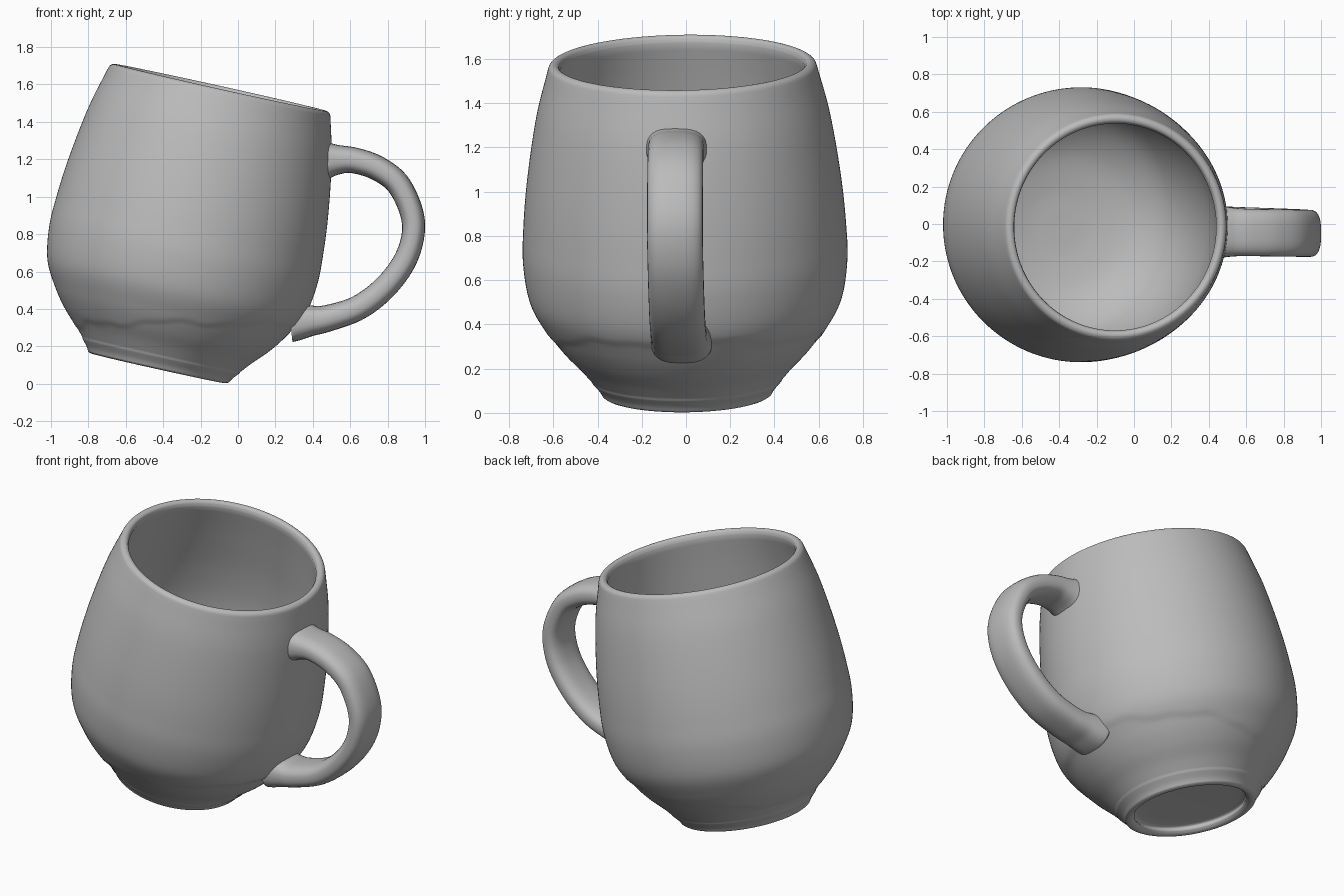
import bpy
import bmesh
import math
from mathutils import Matrix, Vector

cube = bpy.data.objects.get("Cube")
if cube:
    bpy.data.objects.remove(cube)

# One plain clay colour for the whole mug
CLAY = (0.5, 0.5, 0.5, 1)
clay = bpy.data.materials.new("grey_clay")
clay.use_nodes = True
clay.diffuse_color = CLAY
clay.node_tree.nodes["Principled BSDF"].inputs["Base Color"].default_value = CLAY


def spline(points, steps):
    """Smooth curve through the given points (Catmull-Rom)."""
    pts = [Vector(p) for p in points]
    pts = [2 * pts[0] - pts[1]] + pts + [2 * pts[-1] - pts[-2]]
    out = []
    for a, b, c, d in zip(pts, pts[1:], pts[2:], pts[3:]):
        for i in range(steps):
            t = i / steps
            out.append(0.5 * (2 * b + (c - a) * t + (2 * a - 5 * b + 4 * c - d) * t * t
                              + (3 * b - a - 3 * c + d) * t ** 3))
    return out + [pts[-2]]


def bridge(bm, first, second):
    count = len(first)
    for i in range(count):
        j = (i + 1) % count
        bm.faces.new((first[i], first[j], second[j], second[i]))


def finish(name, bm):
    bmesh.ops.recalc_face_normals(bm, faces=bm.faces)
    mesh = bpy.data.meshes.new(name)
    bm.to_mesh(mesh)
    bm.free()
    mesh.materials.append(clay)
    mesh.shade_smooth()
    obj = bpy.data.objects.new(name, mesh)
    bpy.context.collection.objects.link(obj)
    return obj


# The mug leans towards its handle
lean = (Matrix.Translation((-0.425, 0.005, 0.09))
        @ Matrix.Rotation(math.radians(12.5), 4, "Y")
        @ Matrix.Rotation(math.radians(0.8), 4, "X"))

# Profiles as (radius, height) along the mug's own axis
outside = spline([(0.385, 0.0), (0.4, 0.025), (0.43, 0.06), (0.485, 0.125),
                  (0.56, 0.205), (0.63, 0.3), (0.7, 0.43), (0.731, 0.6),
                  (0.73, 0.77), (0.709, 1.0), (0.665, 1.28), (0.612, 1.49)], 8)
lip = spline([(0.612, 1.49), (0.602, 1.518), (0.582, 1.53), (0.562, 1.523), (0.553, 1.5)], 4)
inside = spline([(0.553, 1.5), (0.6, 1.28), (0.65, 1.0), (0.668, 0.75), (0.64, 0.5),
                 (0.56, 0.31), (0.4, 0.18), (0.2, 0.13), (0.01, 0.12)], 6)
foot = spline([(0.01, 0.045), (0.31, 0.04), (0.33, 0.012), (0.35, -0.006),
               (0.372, -0.007), (0.385, 0.0)], 4)


def outer_radius(height):
    for low, high in zip(outside, outside[1:]):
        if height <= high.y:
            t = max(0, (height - low.y) / (high.y - low.y))
            return low.x + (high.x - low.x) * t
    return outside[-1].x


def glaze_step(angle, height):
    """Small raised edge where the glaze stops in a wavy line."""
    edge = 0.25 + 0.13 * math.cos(angle)
    edge += 0.012 * math.sin(7 * angle) + 0.006 * math.sin(17 * angle + 1)
    t = min(1, max(0, (height - edge) / 0.03 + 0.5))
    fade = min(1, max(0, (0.75 - height) / 0.3))
    return 0.007 * (t * t * (3 - 2 * t) * fade - 0.5 * fade)


# Body: one closed lathe through foot, outside, lip and inside
SEGMENTS = 160
bm = bmesh.new()
rings = []
profile = ([(p, False) for p in foot[:-1]] + [(p, True) for p in outside[:-1]]
           + [(p, False) for p in lip[:-1] + inside])
for point, is_outside in profile:
    ring = []
    for i in range(SEGMENTS):
        angle = math.tau * i / SEGMENTS
        radius = point.x
        if is_outside and point.y > 0.06:
            radius += glaze_step(angle, point.y)
        ring.append(bm.verts.new(lean @ Vector((radius * math.cos(angle),
                                               radius * math.sin(angle), point.y))))
    rings.append(ring)
for first, second in zip(rings, rings[1:]):
    bridge(bm, first, second)
bm.faces.new(rings[0])
bm.faces.new(rings[-1])
finish("mug_body", bm)

# Handle: a flattened round strap swept along a loop, flared where it joins
path = spline([(0.43, 1.19), (0.52, 1.197), (0.62, 1.194), (0.75, 1.15), (0.865, 1.055),
               (0.937, 0.87), (0.907, 0.69), (0.8, 0.53), (0.65, 0.41),
               (0.48, 0.35), (0.37, 0.335), (0.28, 0.325)], 8)
SIDES = 32
unlean = lean.inverted()
bm = bmesh.new()
rings = []
for k, point in enumerate(path):
    t = k / (len(path) - 1)
    ahead = path[min(k + 1, len(path) - 1)] - path[max(k - 1, 0)]
    normal = Vector((-ahead.y, ahead.x)).normalized()
    flare = 1 + 0.5 * math.exp(-(t / 0.09) ** 2) + 0.4 * math.exp(-((1 - t) / 0.12) ** 2)
    thick = (0.061 + 0.012 * abs(2 * t - 1)) * flare
    wide = 0.126 * (1 + 0.25 * (flare - 1))
    middle = -0.04 + 0.02 * max(0, 2 * t - 1) - 0.01 * math.sin(math.pi * t)
    ring = []
    for i in range(SIDES):
        angle = math.tau * i / SIDES
        c, s = math.cos(angle), math.sin(angle)
        across = wide * math.copysign(abs(c) ** 0.7, c)
        out = thick * math.copysign(abs(s) ** 0.8, s)
        spot = Vector((point.x + normal.x * out, middle + across, point.y + normal.y * out))
        # Keep buried ends just under the outer wall
        local = unlean @ spot
        radius = math.hypot(local.x, local.y)
        least = outer_radius(local.z) - 0.02
        if radius < least:
            local.x *= least / radius
            local.y *= least / radius
            spot = lean @ local
        ring.append(bm.verts.new(spot))
    rings.append(ring)
for first, second in zip(rings, rings[1:]):
    bridge(bm, first, second)
bm.faces.new(rings[0])
bm.faces.new(rings[-1])
finish("handle", bm)
